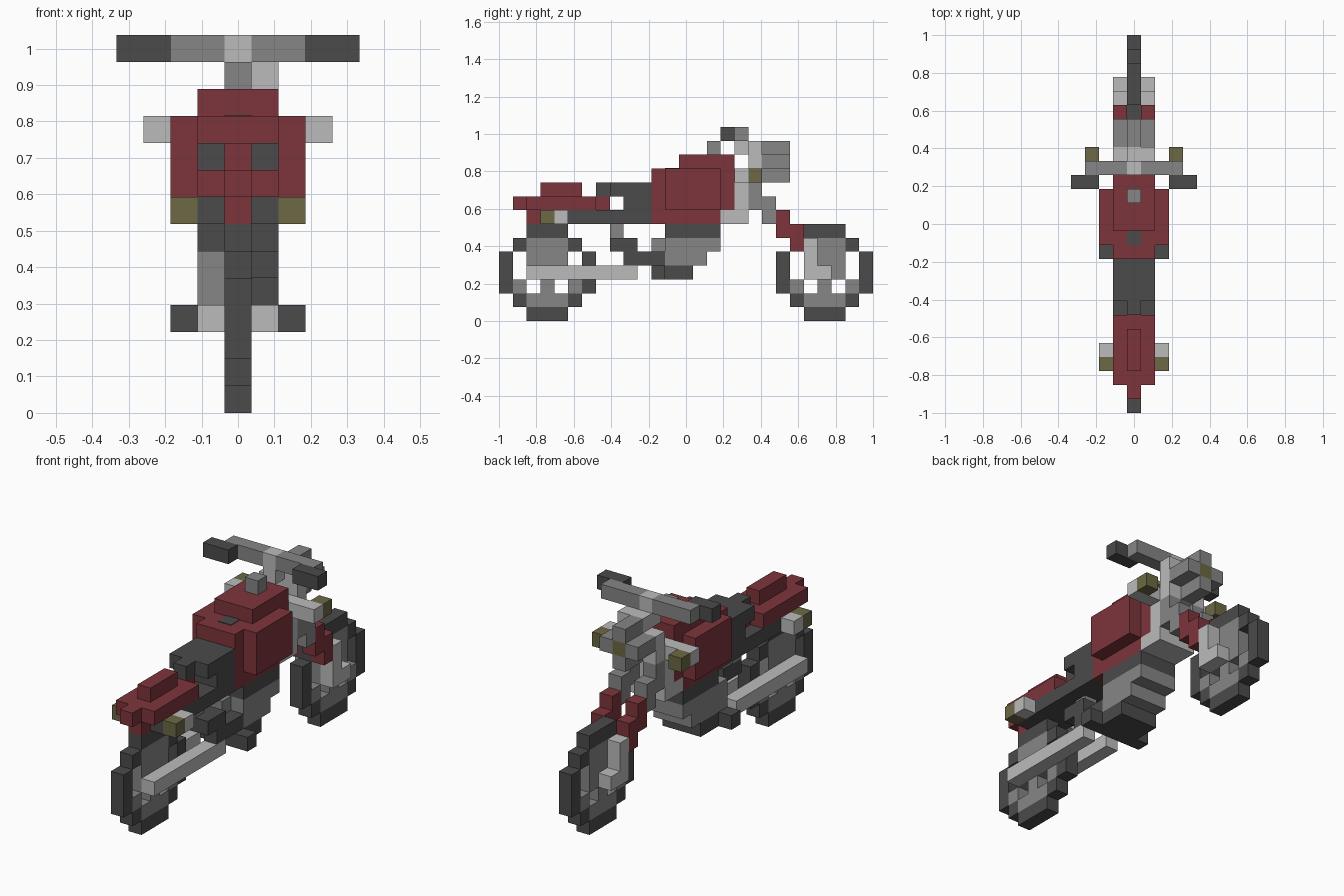
import bpy, bmesh
from mathutils import Vector

cube = bpy.data.objects.get("Cube")
if cube:
    bpy.data.objects.remove(cube)

V = 2 / 27  # block size


def material(name, rgb):
    m = bpy.data.materials.new(name)
    m.use_nodes = True
    m.diffuse_color = (*rgb, 1)
    m.node_tree.nodes["Principled BSDF"].inputs["Base Color"].default_value = (*rgb, 1)
    return m


DARK = material("dark grey", (0.07, 0.07, 0.07))
GREY = material("mid grey", (0.24, 0.24, 0.24))
SILVER = material("silver", (0.50, 0.50, 0.50))
RED = material("deep red", (0.207, 0.035, 0.044))
AMBER = material("olive amber", (0.15, 0.138, 0.058))

AXES = [Vector(a) for a in ((1, 0, 0), (0, 1, 0), (0, 0, 1))]


def build(name, mat, cells):
    """Skin a set of grid cells, leaving out faces between neighbours."""
    bm = bmesh.new()
    for c in cells:
        centre = Vector((c[0], c[1] - 13, c[2] + 0.5))
        for a in range(3):
            for s in (-1, 1):
                n = list(c)
                n[a] += s
                if tuple(n) in cells:
                    continue
                u, w = AXES[(a + 1) % 3] / 2, AXES[(a + 2) % 3] / 2
                mid = centre + AXES[a] * s / 2
                ring = [mid - u - w, mid + u - w, mid + u + w, mid - u + w]
                bm.faces.new([bm.verts.new(p * V) for p in ring[::s]])
    bmesh.ops.remove_doubles(bm, verts=bm.verts, dist=1e-4)
    me = bpy.data.meshes.new(name)
    bm.to_mesh(me)
    bm.free()
    me.materials.append(mat)
    ob = bpy.data.objects.new(name, me)
    bpy.context.collection.objects.link(ob)
    return ob


def part(name, mat, *boxes, mirror=False):
    """Each box is inclusive cell ranges: x0, x1, y0, y1, z0, z1."""
    cells = set()
    for x0, x1, y0, y1, z0, z1 in boxes:
        for x in range(x0, x1 + 1):
            for y in range(y0, y1 + 1):
                for z in range(z0, z1 + 1):
                    cells.add((x, y, z))
                    if mirror:
                        cells.add((-x, y, z))
    return build(name, mat, cells)


# Wheels: T tyre, R rim and spokes, listed top row first
WHEEL = ["..TTT..",
         ".TRRRT.",
         "T.RRR.T",
         "T.RRR.T",
         "TR.R.RT",
         ".TRRRT.",
         "..TTT.."]
for end, y in (("rear", 0), ("front", 20)):
    for key, label, mat in (("T", "tyre", DARK), ("R", "rim", GREY)):
        build(f"{end}_{label}", mat, {(0, y + j, 6 - r) for r, row in enumerate(WHEEL)
                                      for j, ch in enumerate(row) if ch == key})

# Front fork, stepping up from the axle
part("fork_lower", SILVER, (1, 1, 22, 22, 3, 5), (1, 1, 23, 23, 3, 3), mirror=True)
part("fork_guard", RED, (1, 1, 21, 21, 5, 6), (1, 1, 20, 20, 6, 7), mirror=True)
part("fork_upper", GREY, (1, 1, 19, 19, 7, 8), (1, 1, 18, 18, 8, 9), mirror=True)

# Steering head, headlight and handlebar
part("steering_head", SILVER, (-1, 1, 17, 17, 7, 9), (-1, 1, 16, 16, 7, 7),
     (-1, 1, 18, 18, 10, 11), (0, 1, 18, 18, 12, 12), (0, 0, 17, 17, 12, 13))
part("headlight_shell", GREY, (0, 0, 19, 20, 10, 10), (0, 0, 19, 20, 12, 12),
     (-1, -1, 19, 20, 11, 11), (1, 1, 19, 20, 11, 11), (0, 0, 19, 19, 11, 11))
part("headlight_lens", AMBER, (0, 0, 20, 20, 11, 11))
part("handlebar", GREY, (1, 3, 17, 17, 13, 13), mirror=True)
part("grips", DARK, (3, 4, 16, 16, 13, 13), mirror=True)
part("front_signal_arms", SILVER, (1, 3, 17, 17, 10, 10), mirror=True)
part("front_signals", AMBER, (3, 3, 18, 18, 10, 10), mirror=True)

# Fuel tank with gauge and filler cap
part("fuel_tank", RED, (-2, 2, 12, 15, 8, 10), (-1, 1, 11, 16, 8, 10),
     (-1, 1, 11, 15, 7, 7), (-1, 1, 13, 16, 11, 11))
part("gauge", GREY, (0, 0, 15, 15, 12, 12))
cap = part("filler_cap", DARK, (0, 0, 12, 12, 0, 0))
for v in cap.data.vertices:
    v.co.z = 11 * V + (0.003 if v.co.z > V / 2 else -0.002)

# Seat, frame rails and tail
part("seat", DARK, (-1, 1, 8, 10, 9, 9), (0, 0, 7, 7, 9, 9), (-1, 1, 9, 10, 8, 8))
part("frame_rails", DARK, (-1, 1, 5, 10, 7, 7), (-1, 1, 3, 4, 7, 7))
part("tail", RED, (-1, 1, 2, 6, 8, 8), (0, 0, 1, 7, 8, 8),
     (0, 0, 3, 5, 9, 9), (0, 0, 2, 2, 7, 7))
part("rear_signal_arms", SILVER, (2, 2, 4, 4, 7, 7), mirror=True)
part("rear_signals", AMBER, (2, 2, 3, 3, 7, 7), mirror=True)

# Engine and running gear
part("cylinder_head", DARK, (-1, 1, 12, 15, 6, 6))
part("engine_block", GREY, (-1, 1, 12, 15, 5, 5), (-1, 1, 12, 14, 4, 4), (-1, 0, 11, 11, 4, 5))
part("crankcase", DARK, (-1, 1, 11, 13, 3, 3), (1, 1, 11, 11, 4, 4))
part("foot_pegs", DARK, (2, 2, 11, 11, 3, 3), mirror=True)
part("rear_shock", GREY, (0, 0, 8, 8, 6, 6))
part("kick_lever", DARK, (0, 1, 8, 9, 5, 5), (1, 1, 9, 10, 4, 4))
part("swing_arms", SILVER, (1, 1, 2, 9, 3, 3), mirror=True)
